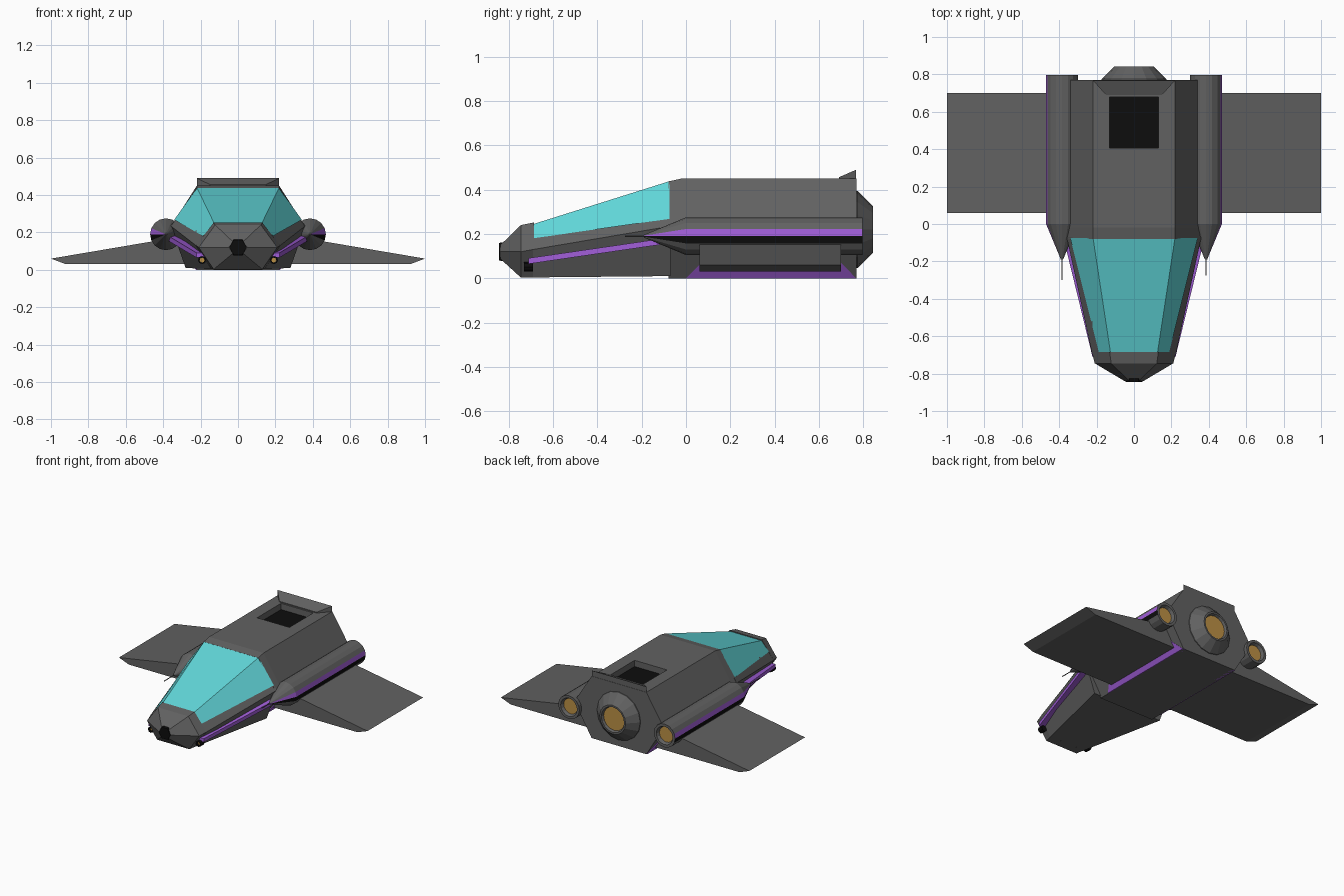
import bpy, bmesh
from math import sin, cos, pi

if "Cube" in bpy.data.objects:
    bpy.data.objects.remove(bpy.data.objects["Cube"])


def material(name, rgb):
    m = bpy.data.materials.new(name)
    m.diffuse_color = (*rgb, 1)
    m.use_nodes = True
    m.node_tree.nodes["Principled BSDF"].inputs["Base Color"].default_value = m.diffuse_color
    return m


GREY = material("dark_grey", (0.12, 0.12, 0.12))
BLACK = material("black", (0.004, 0.004, 0.004))
PURPLE = material("purple", (0.35, 0.11, 0.68))
GLASS = material("teal_glass", (0.12, 0.68, 0.70))
GLOW = material("amber", (0.50, 0.28, 0.06))


def finish(name, bm, mats, mirror=False):
    bmesh.ops.recalc_face_normals(bm, faces=bm.faces[:])
    me = bpy.data.meshes.new(name)
    bm.to_mesh(me)
    bm.free()
    for m in mats:
        me.materials.append(m)
    ob = bpy.data.objects.new(name, me)
    bpy.context.collection.objects.link(ob)
    if mirror:
        ob.modifiers.new("mirror", "MIRROR")
        ob.modifiers["mirror"].use_mirror_merge = False
    return ob


def loft(name, rings, mats=(GREY,), mirror=False, pick=None, start=0, end=0):
    """Skin a row of equal-sized rings; pick(ring, side) gives the material slot."""
    bm = bmesh.new()
    vs = [[bm.verts.new(p) for p in r] for r in rings]
    n = len(rings[0])
    for k in range(len(vs) - 1):
        for i in range(n):
            j = (i + 1) % n
            f = bm.faces.new((vs[k][i], vs[k][j], vs[k + 1][j], vs[k + 1][i]))
            f.material_index = pick(k, i) if pick else 0
    bm.faces.new(vs[0][::-1]).material_index = start
    bm.faces.new(vs[-1]).material_index = end
    return finish(name, bm, mats, mirror)


def solid(name, pts, mat=GREY, mirror=False):
    """Convex solid round a few points."""
    bm = bmesh.new()
    for p in pts:
        bm.verts.new(p)
    bmesh.ops.convex_hull(bm, input=bm.verts[:])
    bmesh.ops.dissolve_limit(bm, angle_limit=0.01, verts=bm.verts[:], edges=bm.edges[:])
    return finish(name, bm, (mat,), mirror)


def box(name, x0, x1, y0, y1, z0, z1, mat=GREY):
    return solid(name, [(x, y, z) for x in (x0, x1) for y in (y0, y1) for z in (z0, z1)], mat)


def hexa(y, tx, tz, mx, mz, bx, bz):
    return [(tx, y, tz), (mx, y, mz), (bx, y, bz), (-bx, y, bz), (-mx, y, mz), (-tx, y, tz)]


def circle(x, y, z, r, n=16):
    return [(x + r * cos(2 * pi * i / n), y, z + r * sin(2 * pi * i / n)) for i in range(n)]


# main hull with a hatch well cut in the roof
hull = loft("main_hull", [
    hexa(-0.08, 0.22, 0.437, 0.36, 0.23, 0.22, 0),
    hexa(-0.02, 0.22, 0.45, 0.36, 0.23, 0.22, 0),
    hexa(0.77, 0.22, 0.45, 0.36, 0.23, 0.22, 0)])
cutter = box("hatch_cutter", -0.13, 0.13, 0.405, 0.68, 0.40, 0.6)
cutter.hide_render = True
cut = hull.modifiers.new("hatch", "BOOLEAN")
cut.operation, cut.solver, cut.object = "DIFFERENCE", "EXACT", cutter
bpy.context.view_layer.objects.active = hull
bpy.ops.object.modifier_apply(modifier="hatch")
bpy.data.objects.remove(cutter)
box("hatch_floor", -0.13, 0.13, 0.405, 0.68, 0.395, 0.405, BLACK)

# tapering front hull and nose
loft("front_hull", [
    hexa(-0.69, 0.126, 0.242, 0.225, 0.13, 0.142, 0.004),
    hexa(-0.07, 0.218, 0.434, 0.36, 0.235, 0.28, 0.01)])
loft("nose", [
    hexa(-0.84, 0.025, 0.148, 0.05, 0.12, 0.025, 0.09),
    hexa(-0.745, 0.122, 0.24, 0.21, 0.12, 0.13, 0.003),
    hexa(-0.685, 0.13, 0.252, 0.225, 0.131, 0.142, 0.004)])
loft("nose_sensor", [circle(0, -0.844, 0.12, 0.046, 6), circle(0, -0.82, 0.12, 0.05, 6)], (BLACK,))

# wrap-around canopy glass
bm = bmesh.new()
rows = []
for y, tx, tz, lx, lz in ((-0.685, 0.126, 0.246, 0.188, 0.181), (-0.075, 0.219, 0.438, 0.341, 0.268)):
    rows.append([bm.verts.new(p) for p in ((-lx, y, lz), (-tx, y, tz), (tx, y, tz), (lx, y, lz))])
for i in range(3):
    bm.faces.new((rows[0][i], rows[0][i + 1], rows[1][i + 1], rows[1][i]))
finish("canopy_glass", bm, (GLASS,))


# purple side rails with small guns at the front
def rail(y, x, z):
    return [(x - 0.06, y, z - 0.013), (x, y, z - 0.013), (x, y, z + 0.013), (x - 0.06, y, z + 0.013)]


loft("side_rail", [rail(-0.71, 0.222, 0.078), rail(-0.08, 0.376, 0.17)], (PURPLE,), True)
loft("gun", [circle(0.192, -0.715, 0.052, 0.013, 8), circle(0.192, -0.73, 0.052, 0.013, 8),
             circle(0.192, -0.73, 0.052, 0.022, 8), circle(0.192, -0.69, 0.052, 0.022, 8)],
     (BLACK, GLOW), True, start=1)

# purple panels on the lower hull sides
solid("lower_panel", [(0.2, 0, 0), (0.225, 0, 0), (0.2, 0.768, 0), (0.225, 0.768, 0),
                      (0.26, 0.1, 0.1), (0.288, 0.1, 0.1), (0.26, 0.67, 0.1), (0.288, 0.67, 0.1)],
      PURPLE, True)

# wings
profile = [(0.28, 0.182), (1.0, 0.06), (0.92, 0.03), (0.22, 0.03)]
loft("wing", [[(x, y, z) for x, z in profile] for y in (0.06, 0.70)], mirror=True)

# side nacelles with coloured stripes, recessed nozzles
bands = {0: 1, 15: 2}
loft("nacelle", [circle(0.385, y, 0.19, r) for y, r in (
    (-0.19, 0.006), (0, 0.085), (0.797, 0.085), (0.797, 0.066), (0.775, 0.056))],
    (GREY, PURPLE, BLACK, GLOW), True, lambda k, i: bands.get(i, 0) if k < 2 else 0, end=3)
for side, x, tip in (("left", -0.385, -0.30), ("right", 0.385, -0.275)):
    loft(side + "_antenna", [circle(x, tip, 0.19, 0.003, 6), circle(x, -0.15, 0.19, 0.003, 6)])

# central engine
loft("main_engine", [circle(0, y, 0.22, r) for y, r in (
    (0.76, 0.176), (0.775, 0.174), (0.843, 0.105), (0.843, 0.092), (0.825, 0.085))],
    (GREY, GLOW), end=1)

# raised tail lip on the roof
solid("tail_lip", [(s * x, y, z) for s in (-1, 1) for x, y, z in (
    (0.15, 0.69, 0.45), (0.15, 0.69, 0.456), (0.22, 0.768, 0.45), (0.22, 0.768, 0.49))])
